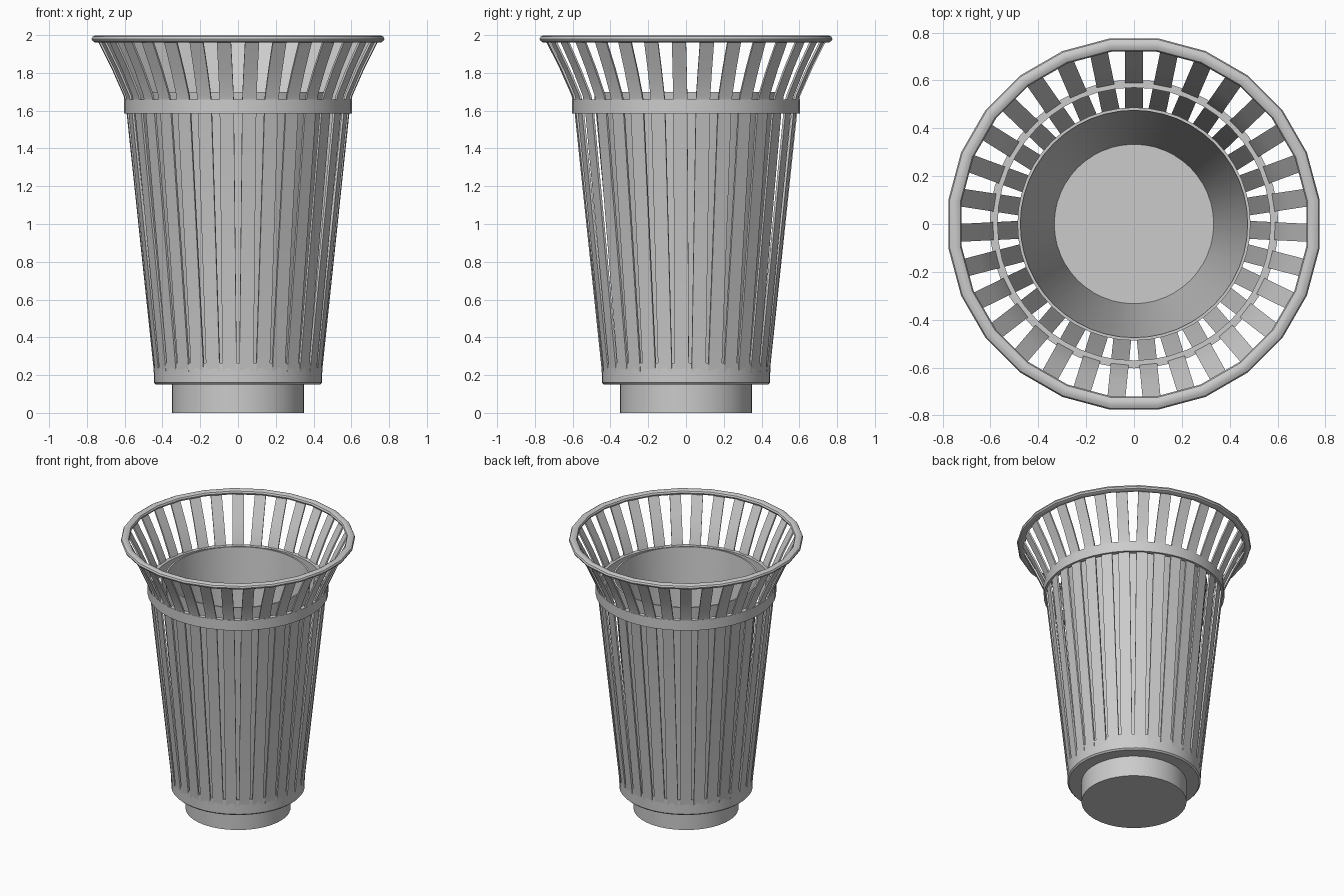
import bpy, bmesh, math
from mathutils import Vector

cube = bpy.data.objects.get("Cube")
if cube:
    bpy.data.objects.remove(cube)

metal = bpy.data.materials.new("grey_metal")
metal.use_nodes = True
GREY = (0.6, 0.6, 0.6, 1)
metal.diffuse_color = GREY
metal.node_tree.nodes["Principled BSDF"].inputs["Base Color"].default_value = GREY


def finish(name, bm):
    bmesh.ops.recalc_face_normals(bm, faces=bm.faces)
    mesh = bpy.data.meshes.new(name)
    bm.to_mesh(mesh)
    bm.free()
    mesh.materials.append(metal)
    obj = bpy.data.objects.new(name, mesh)
    bpy.context.collection.objects.link(obj)
    bpy.ops.object.select_all(action="DESELECT")
    obj.select_set(True)
    bpy.context.view_layer.objects.active = obj
    bpy.ops.object.shade_smooth_by_angle(angle=math.radians(35))
    return obj


def lathe(name, profile, sides, closed=False, turn=0.0):
    """Revolve (radius, height) points; open profiles end in flat caps."""
    bm = bmesh.new()
    rings = []
    for r, z in profile:
        rings.append([bm.verts.new((r * math.cos(a), r * math.sin(a), z))
                      for a in (turn + math.tau * i / sides for i in range(sides))])
    pairs = list(zip(rings, rings[1:]))
    if closed:
        pairs.append((rings[-1], rings[0]))
    else:
        bm.faces.new(rings[0])
        bm.faces.new(rings[-1])
    for low, high in pairs:
        for i in range(sides):
            j = (i + 1) % sides
            bm.faces.new((low[i], low[j], high[j], high[i]))
    return finish(name, bm)


# Foot, lower band, liner bucket and upper band
lathe("foot", [(0.35, 0), (0.35, 0.16)], 48)
lathe("lower_band", [(0.435, 0.15), (0.445, 0.16), (0.447, 0.265),
                     (0.43, 0.265), (0.42, 0.18)], 48)
lathe("liner_bucket", [(0.345, 0.17), (0.487, 1.7), (0.475, 1.7), (0.333, 0.2)], 48)
lathe("upper_band", [(0.603, 1.585), (0.603, 1.66), (0.57, 1.66), (0.57, 1.585)],
      48, closed=True)

# Rolled rim
SIDES = 24
rim = [(0.754 + 0.028 * math.cos(a), 1.98 + 0.02 * math.sin(a))
       for a in (math.tau * k / 10 for k in range(10))]
lathe("rolled_rim", rim, SIDES, closed=True, turn=math.pi / SIDES)

# Flared slats, each a thin bent bar
COUNT, WIDTH, THICK = 31, 0.075, 0.012
path = [(0.442, 0.2), (0.592, 1.62), (0.605, 1.68), (0.667, 1.82), (0.745, 1.975)]
bm = bmesh.new()
for n in range(COUNT):
    a = math.pi / 2 + math.tau * n / COUNT
    out = Vector((math.cos(a), math.sin(a), 0))
    side = Vector((-math.sin(a), math.cos(a), 0)) * WIDTH / 2
    sections = []
    for r, z in path:
        outer, inner = out * r, out * (r - THICK)
        up = Vector((0, 0, z))
        sections.append([bm.verts.new(p + up) for p in
                         (outer - side, outer + side, inner + side, inner - side)])
    for low, high in zip(sections, sections[1:]):
        for i in range(4):
            j = (i + 1) % 4
            bm.faces.new((low[i], low[j], high[j], high[i]))
    bm.faces.new(sections[0])
    bm.faces.new(sections[-1])
finish("slats", bm)
